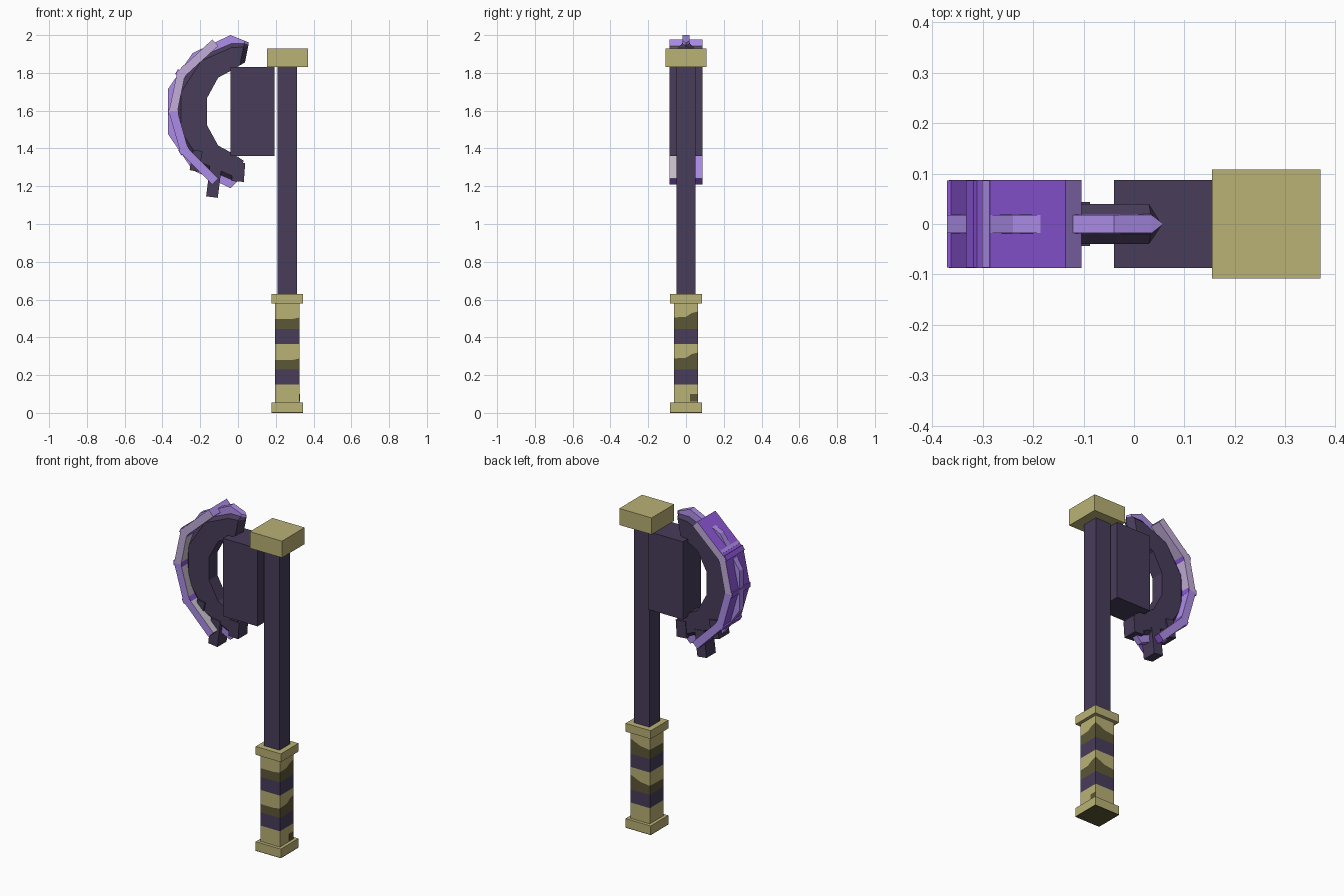
import bpy, bmesh, math
from mathutils import Vector

cube = bpy.data.objects.get("Cube")
if cube:
    bpy.data.objects.remove(cube)


def material(name, rgb):
    linear = [((c / 255 + 0.055) / 1.055) ** 2.4 for c in rgb] + [1]
    m = bpy.data.materials.new(name)
    m.use_nodes = True
    m.diffuse_color = linear
    m.node_tree.nodes["Principled BSDF"].inputs["Base Color"].default_value = linear
    return m


DARK = material("dark plum", (72, 60, 90))
GOLD = material("old gold", (186, 177, 117))
OLIVE = material("dark olive", (92, 87, 54))
VIOLET = material("violet", (140, 87, 215))
LILAC = material("lilac", (173, 141, 233))
PALE = material("pale lavender", (194, 174, 217))
GREY = material("pale grey", (200, 192, 202))


def make_object(name, bm, mats):
    bmesh.ops.recalc_face_normals(bm, faces=bm.faces)
    mesh = bpy.data.meshes.new(name)
    bm.to_mesh(mesh)
    bm.free()
    for m in mats:
        mesh.materials.append(m)
    obj = bpy.data.objects.new(name, mesh)
    bpy.context.collection.objects.link(obj)
    return obj


def box(name, mat, center, size, tilt=0):
    bm = bmesh.new()
    bmesh.ops.create_cube(bm, size=1)
    bmesh.ops.scale(bm, vec=size, verts=bm.verts)
    obj = make_object(name, bm, [mat])
    obj.location = center
    obj.rotation_euler.y = math.radians(tilt)
    return obj


def loft(name, rings, mats, slot):
    """Join closed rings; slot(segment, side) picks the material, side -1 is an end."""
    bm = bmesh.new()
    loops = [[bm.verts.new(p) for p in ring] for ring in rings]
    n = len(loops[0])
    for i in range(len(loops) - 1):
        for j in range(n):
            k = (j + 1) % n
            f = bm.faces.new((loops[i][j], loops[i][k], loops[i + 1][k], loops[i + 1][j]))
            f.material_index = slot(i, j)
    for i, loop in ((0, loops[0]), (len(loops) - 2, loops[-1])):
        bm.faces.new(loop).material_index = slot(i, -1)
    return make_object(name, bm, mats)


# Shaft, collars and cap
X = 0.261
box("shaft", DARK, (X, 0, 1.23), (0.102, 0.1, 1.21))
box("top_cap", GOLD, (X + 0.001, 0, 1.88), (0.215, 0.216, 0.1))
box("pommel", GOLD, (X, 0, 0.0295), (0.168, 0.168, 0.051))
box("pommel_base", OLIVE, (X, 0, 0.002), (0.168, 0.168, 0.004))
box("grip_collar", GOLD, (X, 0, 0.605), (0.168, 0.168, 0.05))

# Wrapped grip: a square tube whose layers may rise towards the back corner
layers = [(0.05, 0), (0.15, 0), (0.23, 0), (0.28, 0.04), (0.365, 0),
          (0.445, 0), (0.497, 0.04), (0.585, 0)]
outline = [(-1, -1, 0), (0.4, -1, 0), (1, -1, 0.2), (1, 0, 0.3), (1, 0.5, 0.8),
           (1, 1, 1), (0, 1, 0.3), (-1, 1, 0.1)]
h = 0.0645
grip_rings = [[(X + h * x, h * y, z + rise * r) for x, y, r in outline]
              for z, rise in layers]
wraps = [0, 1, 2, 0, 1, 2, 0]
loft("grip", grip_rings, [GOLD, DARK, OLIVE], lambda i, j: wraps[i])
box("grip_stain", OLIVE, (X + h, 0.043, 0.08), (0.004, 0.042, 0.04))

# Head block
box("head_block", DARK, (0.076, 0, 1.595), (0.232, 0.174, 0.47))

# Crescent blade: each station is outer, rim and inner (x, height from middle)
MID = 1.595
half = [((-0.04, 0.405), (-0.035, 0.36), (-0.04, 0.215)),
        ((-0.24, 0.31), (-0.21, 0.285), (-0.105, 0.18)),
        ((-0.37, 0.12), (-0.325, 0.11), (-0.165, 0.07))]
tip = ((0.057, 0.365), (0.056, 0.355), (0.037, 0.26))
shoulder = ((0.035, 0.375), (0.033, 0.36), (0.01, 0.245))
heel = ((0, -0.365), (0, -0.35), (0.03, -0.26))
mirrored = [tuple((x, -z) for x, z in s) for s in reversed(half)]


def blade_ring(station, thick=1):
    outer, rim, inner = (Vector(p) for p in station)
    pts = list(zip((outer, rim, rim.lerp(inner, 0.15), inner),
                   (0.018, 0.02, 0.04, 0.04)))
    front = [(p.x, -y * thick, MID + p.y) for p, y in pts]
    back = [(p.x, y * thick, MID + p.y) for p, y in reversed(pts)]
    return front + back


blade_rings = [blade_ring(tip, 0.05)]
blade_rings += [blade_ring(s) for s in [shoulder] + half + mirrored + [heel]]
loft("crescent_blade", blade_rings, [DARK, LILAC],
     lambda i, j: 1 if j in (0, 6, 7) else 0)

# Wide band wrapped around the blade, mitred at each bend
path = [Vector(p) for p in ((-0.12, 1.96), (-0.302, 1.793), (-0.343, 1.595),
                            (-0.285, 1.39), (-0.12, 1.225))]
W, T = 0.087, 0.023
band_rings = []
for i, p in enumerate(path):
    along = (path[min(i + 1, 4)] - path[max(i - 1, 0)]).normalized()
    out = Vector((along.y, -along.x)) * T
    if out.x > 0:
        out = -out
    a, b = p + out, p - out
    band_rings.append([(a.x, -W, a.y), (a.x, W, a.y), (b.x, W, b.y),
                       (b.x, 0, b.y), (b.x, -W, b.y)])


def band_slot(i, j):
    upper = i < 2
    if j == -1:
        return 2 if upper else 0
    if j == 0:
        return 0
    if j == 3:
        return 3
    return 1 if upper else 2


loft("blade_band", band_rings, [VIOLET, PALE, LILAC, GREY], band_slot)
box("band_stripe", LILAC, (-0.292, 0, 1.832), (0.02, 0.172, 0.006), -42.5)

# Ribs over the bends of the band
for i, tilt in ((1, 30), (2, -2), (3, -30)):
    box(f"band_rib_{i}", VIOLET, (path[i].x, 0, path[i].y), (0.054, 0.172, 0.03), tilt)

# Broken chunks at the lower end of the blade
chunks = [((0.002, 0, 1.275), (0.065, 0.088, 0.1), 4),
          ((-0.128, 0, 1.222), (0.062, 0.088, 0.16), 7),
          ((-0.222, 0, 1.335), (0.05, 0.1, 0.11), 10)]
for i, (center, size, tilt) in enumerate(chunks):
    box(f"blade_chunk_{i + 1}", DARK, center, size, tilt)
